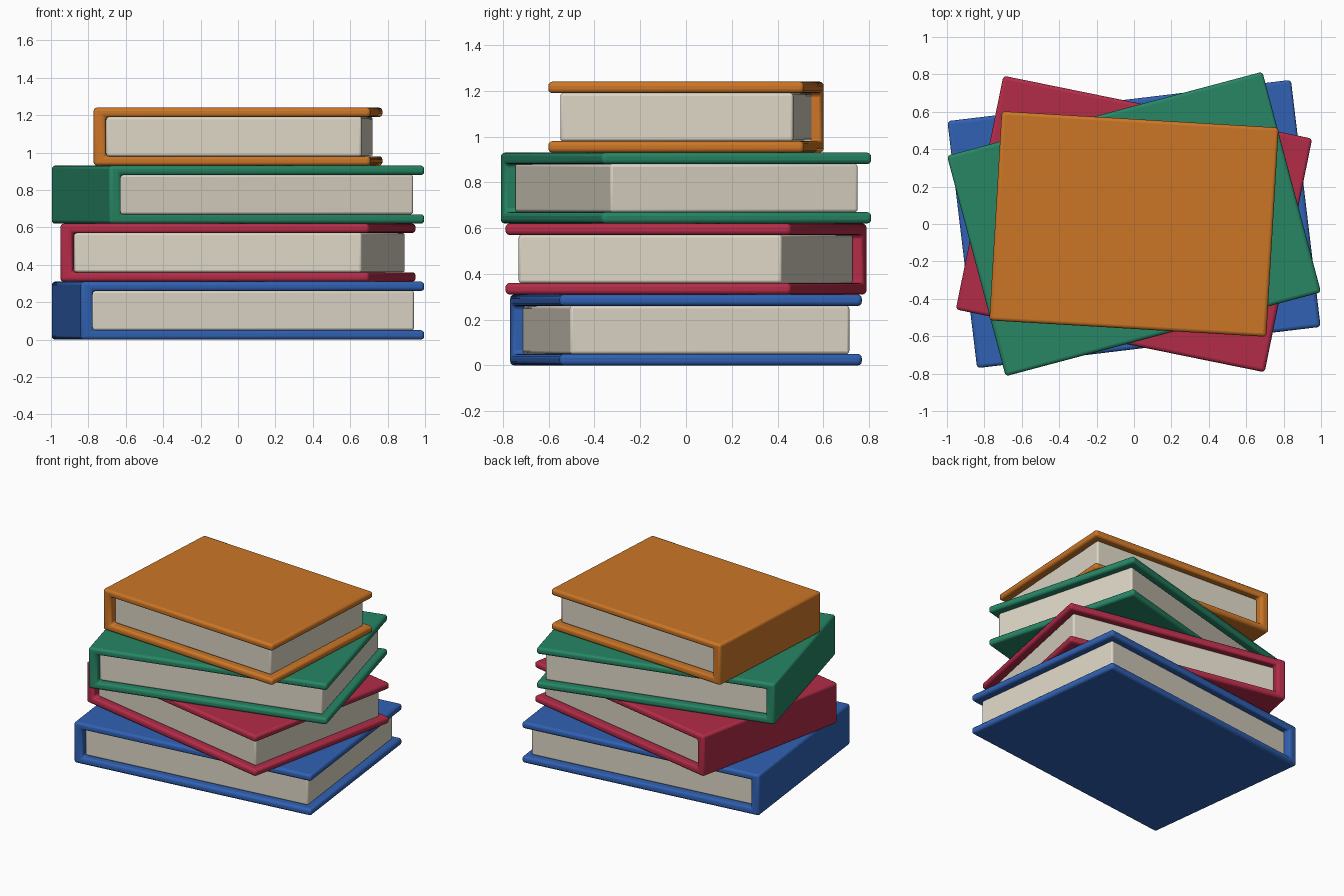
import bpy, bmesh
from math import radians

if "Cube" in bpy.data.objects:
    bpy.data.objects.remove(bpy.data.objects["Cube"])

COVER, SPINE, INSET, HEIGHT = 0.05, 0.065, 0.05, 0.31


def material(name, rgb):
    m = bpy.data.materials.new(name)
    m.diffuse_color = (*rgb, 1)
    m.use_nodes = True
    m.node_tree.nodes["Principled BSDF"].inputs["Base Color"].default_value = m.diffuse_color
    return m


def extrude_profile(name, pts, depth, z, angle, mat, bevel):
    """Extrude an x-z outline along y, centred, with rounded edges."""
    bm = bmesh.new()
    face = bm.faces.new([bm.verts.new((x, -depth / 2, h)) for x, h in pts])
    ext = bmesh.ops.extrude_face_region(bm, geom=[face])
    new = [v for v in ext["geom"] if isinstance(v, bmesh.types.BMVert)]
    bmesh.ops.translate(bm, verts=new, vec=(0, depth, 0))
    bmesh.ops.recalc_face_normals(bm, faces=bm.faces)
    mesh = bpy.data.meshes.new(name)
    bm.to_mesh(mesh)
    bm.free()
    ob = bpy.data.objects.new(name, mesh)
    bpy.context.collection.objects.link(ob)
    ob.location.z = z
    ob.rotation_euler.z = radians(angle)
    mesh.materials.append(mat)
    mod = ob.modifiers.new("rounded_edges", "BEVEL")
    mod.width, mod.segments, mod.limit_method = bevel, 3, "ANGLE"
    bpy.ops.object.select_all(action="DESELECT")
    ob.select_set(True)
    bpy.context.view_layer.objects.active = ob
    bpy.ops.object.shade_smooth_by_angle(angle=radians(35))
    return ob


paper = material("paper", (0.72, 0.67, 0.56))


def book(name, w, d, z, angle, rgb):
    l, r, t, b = -w / 2, w / 2, HEIGHT - COVER, COVER
    # C-shaped cover: two boards joined by the spine on the left
    c_shape = [(l, 0), (r, 0), (r, b), (l + SPINE, b),
               (l + SPINE, t), (r, t), (r, HEIGHT), (l, HEIGHT)]
    extrude_profile(name + "_cover", c_shape, d, z, angle, material(name, rgb), 0.018)
    # page block, set in from the three open edges
    x0, x1 = l + SPINE, r - INSET
    extrude_profile(name + "_pages", [(x0, b), (x1, b), (x1, t), (x0, t)],
                    d - 2 * INSET, z, angle, paper, 0.012)


# stack from bottom to top: name, width, depth, turn, colour
books = [
    ("blue_book", 1.85, 1.33, 6.85, (0.03, 0.12, 0.45)),
    ("red_book", 1.685, 1.275, -11.5, (0.45, 0.025, 0.065)),
    ("green_book", 1.745, 1.22, 14.9, (0.02, 0.24, 0.13)),
    ("orange_book", 1.483, 1.12, -3.4, (0.6, 0.18, 0.02)),
]
for i, (name, w, d, angle, rgb) in enumerate(books):
    book(name, w, d, i * HEIGHT, angle, rgb)
